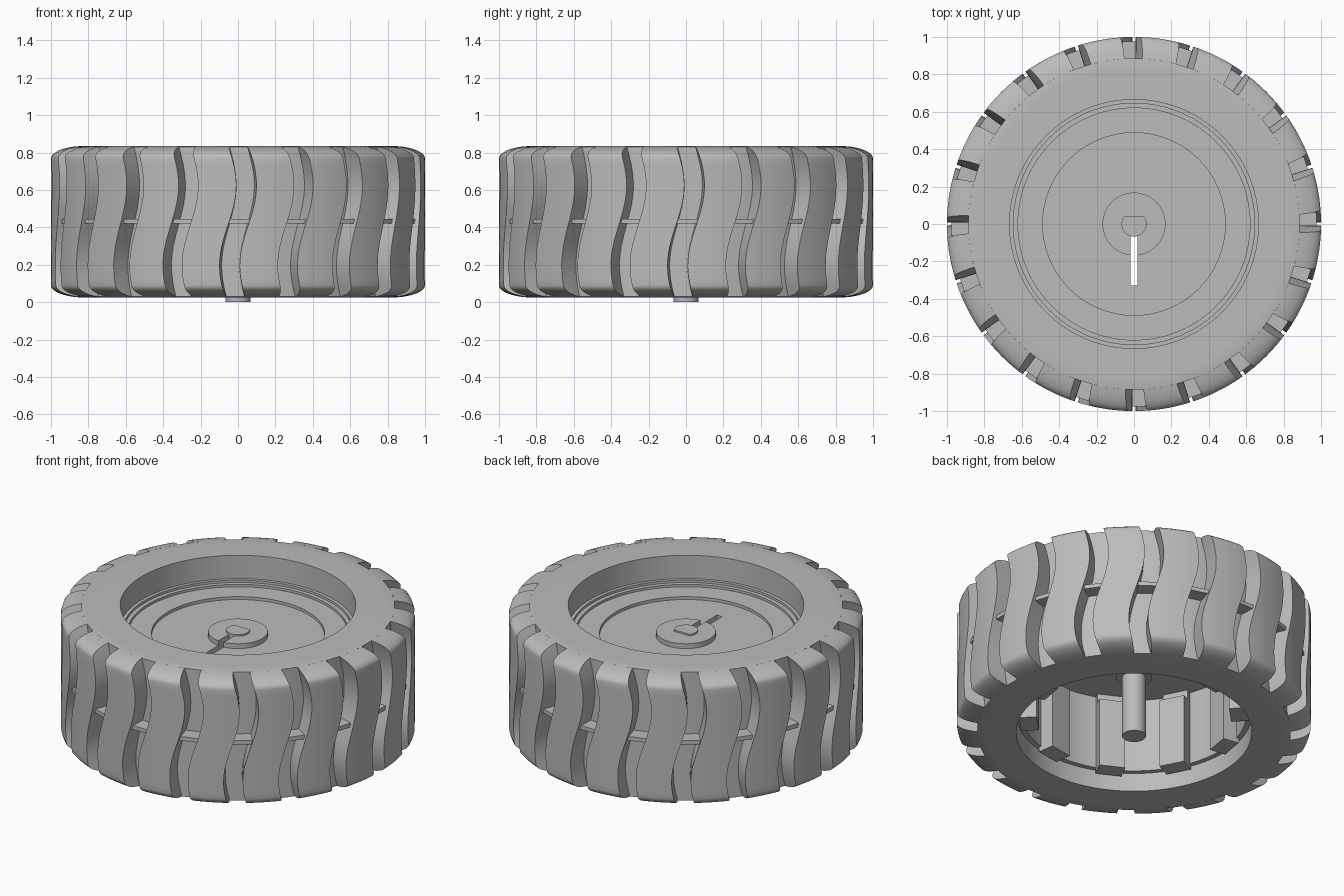
import bpy, bmesh, math
from mathutils import Matrix

cube = bpy.data.objects.get("Cube")
if cube:
    bpy.data.objects.remove(cube)

grey = bpy.data.materials.new("mid_grey")
grey.use_nodes = True
grey.diffuse_color = (0.5, 0.5, 0.5, 1)
grey.node_tree.nodes["Principled BSDF"].inputs["Base Color"].default_value = (0.5, 0.5, 0.5, 1)

TREADS = 20
BOTTOM, TOP = 0.025, 0.835
FLOOR = 0.885          # radius of the groove floor
PITCH = 2 * math.pi / TREADS


def finish(bm, name, smooth=True):
    bmesh.ops.remove_doubles(bm, verts=bm.verts, dist=1e-5)
    bmesh.ops.recalc_face_normals(bm, faces=bm.faces)
    mesh = bpy.data.meshes.new(name)
    bm.to_mesh(mesh)
    bm.free()
    mesh.materials.append(grey)
    obj = bpy.data.objects.new(name, mesh)
    bpy.context.collection.objects.link(obj)
    if smooth:
        bpy.ops.object.select_all(action='DESELECT')
        obj.select_set(True)
        bpy.context.view_layer.objects.active = obj
        bpy.ops.object.shade_smooth_by_angle(angle=math.radians(30))
    return obj


def lathe(name, profile, steps=120):
    """Turn a closed (radius, height) profile around the z axis."""
    bm = bmesh.new()
    verts = [bm.verts.new((r, 0, z)) for r, z in profile]
    edges = [bm.edges.new((verts[i - 1], verts[i])) for i in range(len(verts))]
    bmesh.ops.spin(bm, geom=verts + edges, cent=(0, 0, 0), axis=(0, 0, 1),
                   angle=2 * math.pi, steps=steps, use_merge=True)
    bmesh.ops.dissolve_degenerate(bm, dist=1e-6, edges=bm.edges)
    return finish(bm, name)


def add_box(bm, size, centre, angle=0):
    mat = (Matrix.Rotation(angle, 4, 'Z') @ Matrix.Translation(centre)
           @ Matrix.Diagonal((*size, 1)))
    bmesh.ops.create_cube(bm, size=1, matrix=mat)


def shoulder(r):
    """Drop of the rounded tyre shoulder at radius r."""
    t = min(max((r - 0.82) / 0.18, 0), 1)
    return 0.065 * (1 - math.sqrt(1 - t * t))


def sway(z):
    """Sideways S-curve of the grooves, as an angle."""
    return 0.045 * math.sin(2 * math.pi * (z - 0.41) / 0.86)


def polar(r, a, z):
    return (r * math.cos(a), r * math.sin(a), z)


# Tyre body under the tread
arc = [0.82 + (FLOOR - 0.82) * i / 4 for i in range(5)]
lathe("tyre_body",
      [(0.665, BOTTOM)] + [(r, BOTTOM + shoulder(r)) for r in arc]
      + [(r, TOP - shoulder(r)) for r in reversed(arc)] + [(0.665, TOP)])

# Wavy tread blocks, each lofted between two grooves
radii = [FLOOR] + [0.82 + 0.18 * math.sin(math.radians(a)) for a in range(30, 91, 10)]
rows = [(r, BOTTOM + shoulder(r)) for r in radii]
low, high = rows[-1][1], TOP - shoulder(1)
rows += [(1.0, low + (high - low) * i / 20) for i in range(1, 20)]
rows += [(r, TOP - shoulder(r)) for r in reversed(radii)]
bm = bmesh.new()
half_gap = 0.054
cols = 8
for n in range(TREADS):
    base = -math.pi / 2 + n * PITCH
    previous = None
    for r, z in rows:
        start = base + sway(z) + half_gap
        span = PITCH - 2 * half_gap
        line = [bm.verts.new(polar(FLOOR, start, z))]
        line += [bm.verts.new(polar(r, start + span * c / cols, z)) for c in range(cols + 1)]
        line.append(bm.verts.new(polar(FLOOR, start + span, z)))
        if previous:
            for i in range(len(line) - 1):
                bm.faces.new((previous[i], previous[i + 1], line[i + 1], line[i]))
        previous = line
bmesh.ops.dissolve_degenerate(bm, dist=1e-6, edges=bm.edges)
finish(bm, "tread_blocks")

# Thin bridges across the grooves at mid height
bm = bmesh.new()
for n in range(TREADS):
    add_box(bm, (0.1, 0.11, 0.025), (0.925, 0, 0.433),
            -math.pi / 2 + n * PITCH + sway(0.433))
finish(bm, "groove_bridges", False)

# Stepped wheel disc with its outer ring and lower hub sleeve
rim = lathe("wheel_disc", [
    (0, 0.672), (0.168, 0.672), (0.168, 0.642), (0.488, 0.642), (0.488, 0.66),
    (0.62, 0.66), (0.62, 0.675), (0.645, 0.675), (0.645, 0.69), (0.6655, 0.69),
    (0.6655, 0.14), (0.635, 0.14), (0.635, 0.6), (0.1, 0.6), (0.1, 0.38), (0, 0.38)])

# Radial slot through the disc
bm = bmesh.new()
add_box(bm, (0.036, 0.27, 1), (0, -0.195, 0.5))
cutter = finish(bm, "slot_cutter", False)
cutter.hide_render = True
cutter.hide_set(True)
cut = rim.modifiers.new("slot", 'BOOLEAN')
cut.object = cutter
cut.solver = 'EXACT'

# Ribs around the inside of the ring
bm = bmesh.new()
for n in range(10):
    angle = -math.pi / 4 + n * math.pi / 5
    add_box(bm, (0.1, 0.15, 0.43), (0.595, 0, 0.325), angle)
    add_box(bm, (0.05, 0.15, 0.1), (0.62, 0, 0.56), angle)
finish(bm, "inner_ribs", False)

# Axle and its flat-sided end
bm = bmesh.new()
bmesh.ops.create_cone(bm, cap_ends=True, segments=48, radius1=0.067, radius2=0.067,
                      depth=0.6, matrix=Matrix.Translation((0, 0, 0.3)))
finish(bm, "axle")
bm = bmesh.new()
bmesh.ops.create_cone(bm, cap_ends=True, segments=48, radius1=0.067, radius2=0.067,
                      depth=0.1, matrix=Matrix.Translation((0, 0, 0.632)))
for v in bm.verts:
    v.co.y = min(v.co.y, 0.04)
finish(bm, "axle_end")
